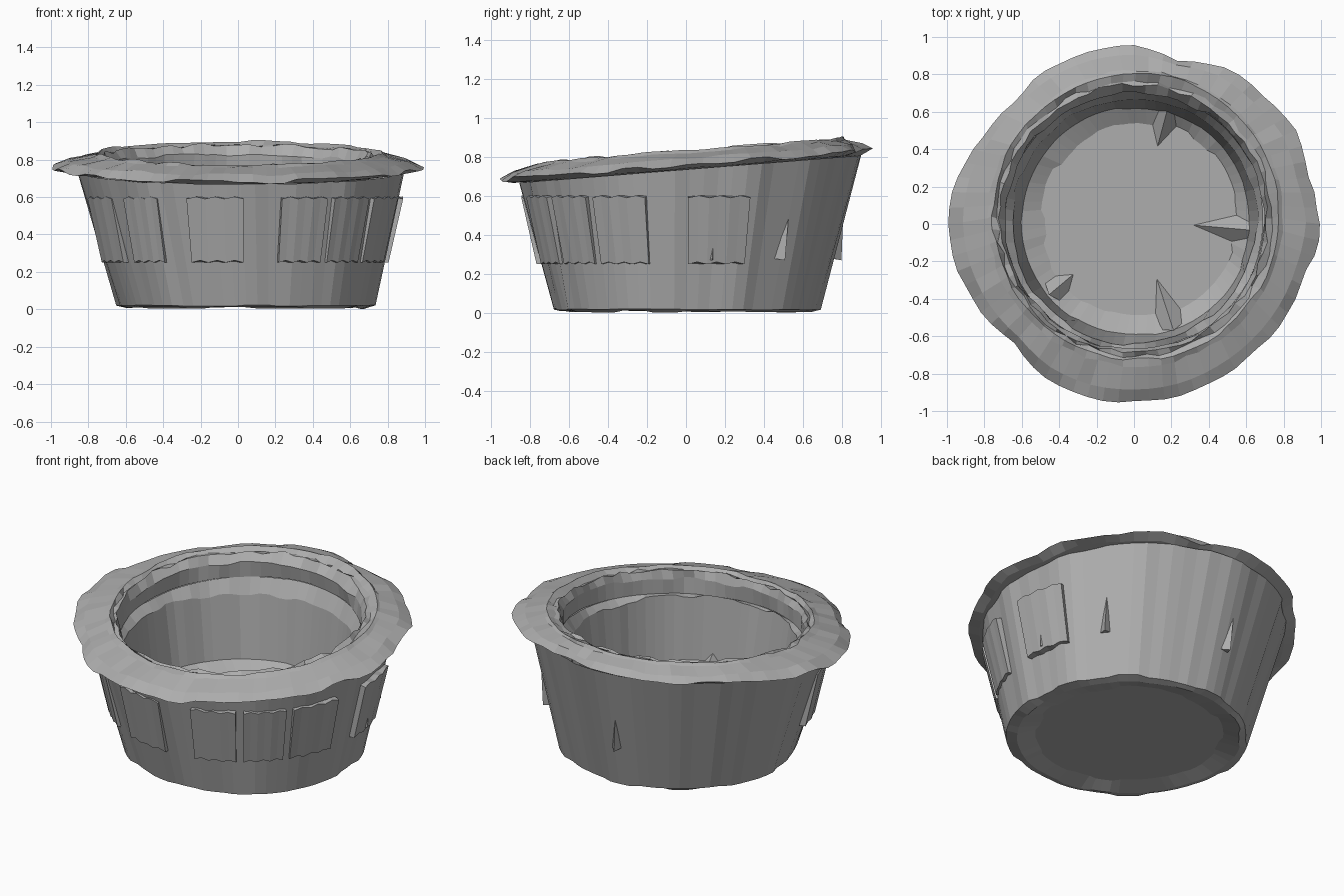
import bpy, bmesh, math, random

random.seed(4)
if "Cube" in bpy.data.objects:
    bpy.data.objects.remove(bpy.data.objects["Cube"])

SEG = 72
TILT = 0.08

grey = bpy.data.materials.new("light grey")
grey.use_nodes = True
COLOUR = (0.42, 0.42, 0.42, 1)
grey.diffuse_color = COLOUR
grey.node_tree.nodes["Principled BSDF"].inputs["Base Color"].default_value = COLOUR

# Ragged rim outline, one radius every 15 degrees
RIM = [1.0, .96, 1.0, .97, .97, .90, .95, .95, .94, .92, .93, .98,
       .99, .97, .94, .90, .95, .96, .95, .95, .94, .94, .95, .96]


def rim_radius(i):
    t = i / SEG * len(RIM)
    k = int(t)
    return RIM[k] + (RIM[(k + 1) % len(RIM)] - RIM[k]) * (t - k)


def ring(bm, radius, z, cx=0, cy=0, tilt=0, wob_r=0, wob_z=0, hold=1):
    """One loop of the lathe; the wobble is held over a few segments for flat folds."""
    verts, dr, dz = [], 0, 0
    for i in range(SEG):
        if i % hold == 0:
            dr, dz = random.uniform(-wob_r, wob_r), random.uniform(-wob_z, wob_z)
        a = math.tau * i / SEG
        r = (radius(i) if callable(radius) else radius) + dr
        y = cy + r * math.sin(a)
        verts.append(bm.verts.new((cx + r * math.cos(a), y, z + dz + tilt * y)))
    return verts


def bridge(bm, a, b):
    for i in range(SEG):
        j = (i + 1) % SEG
        bm.faces.new((a[i], a[j], b[j], b[i]))


def finish(bm, name):
    bmesh.ops.recalc_face_normals(bm, faces=bm.faces)
    mesh = bpy.data.meshes.new(name)
    bm.to_mesh(mesh)
    bm.free()
    mesh.materials.append(grey)
    obj = bpy.data.objects.new(name, mesh)
    bpy.context.collection.objects.link(obj)
    return obj


def lathe(name, rings, cap_start=False, cap_end=False):
    bm = bmesh.new()
    loops = [ring(bm, **r) for r in rings]
    for a, b in zip(loops, loops[1:]):
        bridge(bm, a, b)
    if cap_start:
        bm.faces.new(loops[0])
    if cap_end:
        bm.faces.new(loops[-1])
    return finish(bm, name)


# Fluted outer wall with a slightly recessed underside
lathe("outer_wall", [
    dict(radius=.53, z=.035, cx=.04, wob_r=.02, hold=3),
    dict(radius=.64, z=.008, cx=.04, wob_r=.01, wob_z=.006, hold=3),
    dict(radius=.685, z=.02, cx=.045, wob_r=.014, wob_z=.004, hold=3),
    dict(radius=.865, z=.735, cx=.015, cy=.02, tilt=TILT, wob_r=.012, hold=2),
], cap_start=True)

# Wide crumpled rim, from the underside over the crest to the inner lip
lathe("rim", [
    dict(radius=.84, z=.735, cx=.015, cy=.01, tilt=TILT),
    dict(radius=lambda i: rim_radius(i) - .06, z=.737, tilt=TILT, wob_z=.006, hold=3),
    dict(radius=rim_radius, z=.757, tilt=TILT, wob_r=.008, wob_z=.012, hold=2),
    dict(radius=lambda i: rim_radius(i) * .5 + .42, z=.79, cy=.01, tilt=TILT, wob_z=.008, hold=2),
    dict(radius=.79, z=.82, cx=.01, cy=.03, tilt=TILT, wob_r=.008, wob_z=.006),
    dict(radius=.765, z=.833, cx=.01, cy=.04, tilt=TILT, wob_r=.008, wob_z=.008, hold=2),
    dict(radius=.735, z=.81, cx=.005, cy=.03, tilt=TILT, wob_r=.014, wob_z=.014),
    dict(radius=.715, z=.82, cy=.03, tilt=TILT, wob_r=.012, wob_z=.012),
    dict(radius=.69, z=.77, cy=.02, tilt=TILT, wob_r=.014, wob_z=.012, hold=2),
    dict(radius=.695, z=.68, cy=.02, tilt=TILT, wob_r=.006, hold=3),
])

# Inner lining: small jagged ledge, steep wall, sloping edge and floor
lathe("inner_lining", [
    dict(radius=.695, z=.68, cy=.02, tilt=TILT, wob_r=.006, hold=3),
    dict(radius=.655, z=.635, cy=.015, wob_r=.012, wob_z=.015, hold=2),
    dict(radius=.61, z=.25, cx=.01, cy=.015, wob_r=.008, hold=4),
    dict(radius=.52, z=.20, cx=.025, cy=.03, wob_r=.02, hold=3),
], cap_end=True)


# Scalloped folds standing proud of the outer wall
def fold(name, start, end):
    bm = bmesh.new()
    cols, steps = [], 6
    for k in range(steps + 1):
        a = math.radians(start + (end - start) * k / steps)
        scallop = .012 * (k % 2)
        col = []
        for r, z in ((.72, .25), (.775, .25 + scallop), (.853, .59 + scallop), (.81, .60)):
            col.append(bm.verts.new((.03 + r * math.cos(a), .01 + r * math.sin(a), z)))
        cols.append(col)
    for a, b in zip(cols, cols[1:]):
        for m in range(4):
            n = (m + 1) % 4
            bm.faces.new((a[m], b[m], b[n], a[n]))
    bm.faces.new(cols[0])
    bm.faces.new(cols[-1])
    finish(bm, name)


FOLDS = [(192, 214), (221, 237), (249, 270), (284, 302), (305, 322), (325, 345), (0, 22)]
for n, (s, e) in enumerate(FOLDS):
    fold(f"wall_fold_{n + 1}", s, e)


# Small pointed creases on the floor and on the outer wall
def crease(name, tip, left, right, peak):
    bm = bmesh.new()
    v = [bm.verts.new(p) for p in (tip, left, right, peak)]
    for f in ((0, 1, 2), (0, 1, 3), (1, 2, 3), (2, 0, 3)):
        bm.faces.new([v[k] for k in f])
    finish(bm, name)


for n, (deg, depth) in enumerate([(-5, .33), (-72, .30), (-140, .18), (75, .22)]):
    def at(r, turn, z):
        a = math.radians(deg + turn)
        return (.02 + r * math.cos(a), .02 + r * math.sin(a), z)
    crease(f"floor_crease_{n + 1}", at(.63 - depth, 0, .2), at(.59, -9, .2),
           at(.59, 9, .2), at(.62, 0, .30))

for n, deg in enumerate([38, 8, 95]):
    def at(r, turn, z):
        a = math.radians(deg + turn)
        return (.03 + r * math.cos(a), .01 + r * math.sin(a), z)
    crease(f"wall_crease_{n + 1}", at(.80, 2, .48), at(.74, -2, .28),
           at(.74, 3, .28), at(.79, 1, .27))
